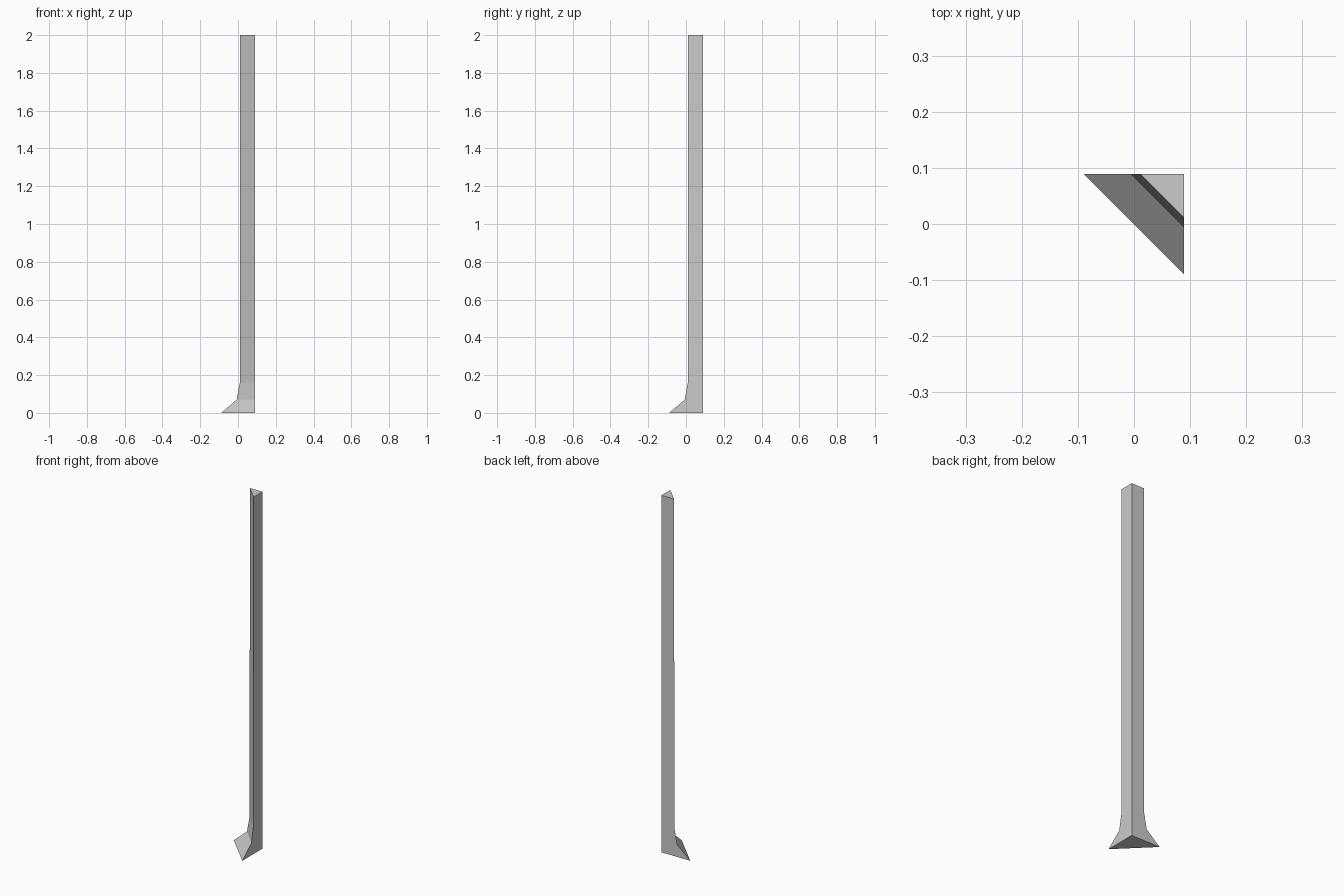
import bpy, bmesh

if "Cube" in bpy.data.objects:
    bpy.data.objects.remove(bpy.data.objects["Cube"])

# Corner trim: right-triangle section lofted upward, flaring into a foot
CORNER = 0.089
LEVELS = [(0.0, 0.178), (0.07, 0.096), (0.16, 0.079), (2.0, 0.078)]  # height, leg length

bm = bmesh.new()
rings = []
for z, leg in LEVELS:
    section = [(CORNER, CORNER), (CORNER - leg, CORNER), (CORNER, CORNER - leg)]
    rings.append([bm.verts.new((x, y, z)) for x, y in section])

# Side walls between neighbouring sections
for lower, upper in zip(rings, rings[1:]):
    for i in range(3):
        j = (i + 1) % 3
        bm.faces.new((lower[i], lower[j], upper[j], upper[i]))

# End caps
bm.faces.new(rings[0][::-1])
bm.faces.new(rings[-1])
bmesh.ops.recalc_face_normals(bm, faces=bm.faces)

mesh = bpy.data.meshes.new("corner_trim")
bm.to_mesh(mesh)
bm.free()
bpy.context.collection.objects.link(bpy.data.objects.new("corner_trim", mesh))
